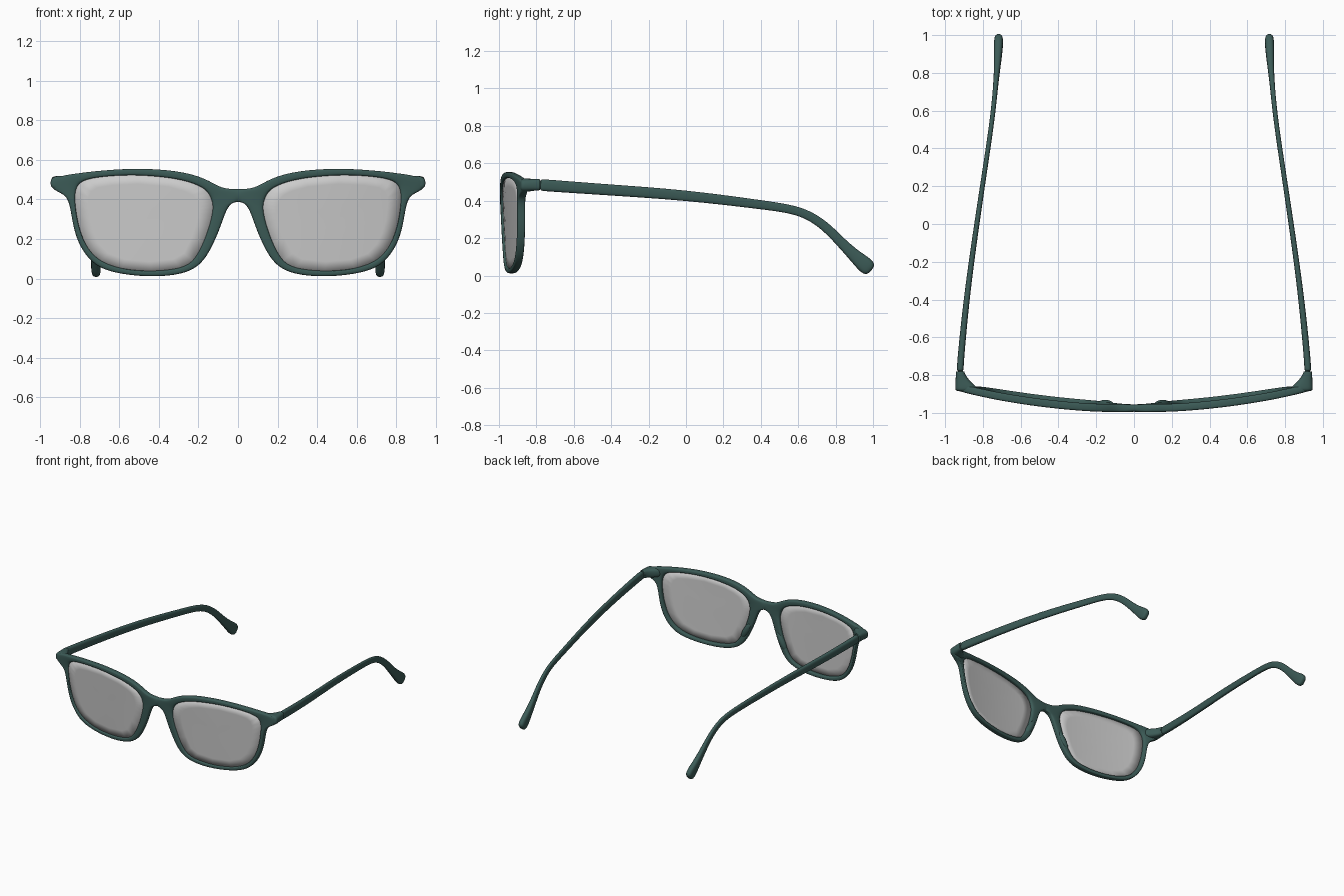
import bpy, bmesh, math
from mathutils import Vector, Matrix

if "Cube" in bpy.data.objects:
    bpy.data.objects.remove(bpy.data.objects["Cube"], do_unlink=True)


def material(name, rgb):
    m = bpy.data.materials.new(name)
    m.use_nodes = True
    m.diffuse_color = (*rgb, 1)
    m.node_tree.nodes["Principled BSDF"].inputs["Base Color"].default_value = (*rgb, 1)
    return m


GREEN = material("dark green frame", (0.045, 0.105, 0.095))
GREY = material("light grey lens", (0.6, 0.6, 0.6))


def finish(bm, name, mat, levels):
    """Turn a left-side mesh into a mirrored, smooth object."""
    bmesh.ops.recalc_face_normals(bm, faces=bm.faces)
    me = bpy.data.meshes.new(name)
    bm.to_mesh(me)
    bm.free()
    me.materials.append(mat)
    for p in me.polygons:
        p.use_smooth = True
    ob = bpy.data.objects.new(name, me)
    bpy.context.collection.objects.link(ob)
    ob.modifiers.new("mirror", "MIRROR").merge_threshold = 0.002
    if levels:
        sub = ob.modifiers.new("smooth", "SUBSURF")
        sub.levels = sub.render_levels = levels
    return ob


def bridge_rings(bm, rings, closed):
    """Join neighbouring rings of vertices with quads."""
    n = len(rings[0])
    for k in range(len(rings) if closed else len(rings) - 1):
        a, b = rings[k], rings[(k + 1) % len(rings)]
        for i in range(n):
            j = (i + 1) % n
            bm.faces.new((a[i], a[j], b[j], b[i]))


def front_y(x, z):
    """Wrapped and slightly tilted front surface."""
    return -0.997 + 0.13 * x * x + 0.04 * (0.45 - z)


# Matched points of the outer outline and the lens opening: (x, z), (x, z)
RIM = [
    (0, .452, .138, .405), (.07, .453, .15, .432), (.12, .478, .175, .457),
    (.185, .514, .225, .481), (.31, .546, .32, .507), (.51, .558, .51, .525),
    (.69, .546, .67, .517), (.80, .533, .765, .502), (.95, .512, .805, .478),
    (.95, .452, .82, .44), (.875, .428, .823, .40), (.85, .38, .82, .36),
    (.837, .29, .81, .29), (.818, .21, .787, .21), (.783, .135, .755, .145),
    (.718, .06, .697, .086), (.61, .024, .59, .047), (.435, .006, .435, .035),
    (.275, .021, .288, .05), (.182, .07, .222, .087), (.123, .175, .173, .185),
    (.085, .27, .147, .26), (.06, .345, .134, .31), (.033, .383, .129, .345),
    (0, .388, .129, .365), (0, .42, .132, .385),
]

# Front frame: rounded section swept round the lens opening
SECTION = [(0, .2), (.15, 0), (.85, 0), (1, .2), (1, .8), (.85, 1), (.15, 1), (0, .8)]
DEPTH = 0.042
bm = bmesh.new()
rings = []
for k, (ox, oz, ix, iz) in enumerate(RIM):
    ring = []
    for t, d in SECTION:
        if k == len(RIM) - 1 and t == 0:
            d = round(d)
        x, z = ox + (ix - ox) * t, oz + (iz - oz) * t
        ring.append(bm.verts.new((x, front_y(x, z) + d * DEPTH, z)))
    rings.append(ring)
bridge_rings(bm, rings, True)
inner = [f for f in bm.faces if all(abs(v.co.x) < 1e-5 for v in f.verts)]
bmesh.ops.delete(bm, geom=inner, context="FACES")
finish(bm, "front_frame", GREEN, 3)

# Lenses: thin curved discs tucked into the rim
bm = bmesh.new()
cx, cz = 0.48, 0.29


def lens_point(x, z):
    return bm.verts.new((x, front_y(x, z) + 0.016, z))


rings = [[lens_point(cx + (ix - cx) * s, cz + (iz - cz) * s) for _, _, ix, iz in RIM]
         for s in (1.02, 0.8, 0.55, 0.28)]
bridge_rings(bm, rings, False)
hub = lens_point(cx, cz)
for a, b in zip(rings[-1], rings[-1][1:] + rings[-1][:1]):
    bm.faces.new((a, b, hub))
lens = finish(bm, "lenses", GREY, 0)
solid = lens.modifiers.new("thickness", "SOLIDIFY")
solid.thickness = 0.006
solid.offset = 0


def loft(name, stations):
    """Rounded bar through stations (x, y, z, half width, half height)."""
    bm = bmesh.new()
    rings = []
    corner = [(1, .55), (.6, 1), (-.6, 1), (-1, .55),
              (-1, -.55), (-.6, -1), (.6, -1), (1, -.55)]
    for k, (x, y, z, w, h) in enumerate(stations):
        a, b = stations[max(k - 1, 0)], stations[min(k + 1, len(stations) - 1)]
        along = Vector((0, b[1] - a[1], b[2] - a[2])).normalized()
        up = Vector((0, -along.z, along.y))
        rings.append([bm.verts.new(Vector((x + u * w * 1.06, y, z)) + up * v * h * 1.06)
                      for u, v in corner])
    bridge_rings(bm, rings, False)
    bm.faces.new(rings[0])
    bm.faces.new(rings[-1])
    return finish(bm, name, GREEN, 2)


# Corner blocks reaching back to the hinges
loft("end_pieces", [
    (.885, -.888, .483, .055, .03), (.885, -.872, .482, .06, .036),
    (.905, -.835, .484, .038, .032), (.918, -.80, .486, .024, .030),
    (.92, -.783, .486, .022, .029), (.92, -.779, .486, .020, .027)])

# Temples with a bent tail and a bulbous tip
loft("temples", [
    (.92, -.779, .484, .014, .026), (.92, -.772, .484, .017, .030),
    (.918, -.72, .48, .017, .030), (.888, -.4, .457, .015, .028),
    (.833, 0, .43, .013, .027), (.772, .4, .379, .012, .023),
    (.75, .56, .357, .012, .022), (.739, .66, .323, .012, .023),
    (.731, .75, .26, .013, .024), (.724, .83, .176, .016, .025),
    (.72, .90, .107, .021, .032), (.718, .94, .072, .023, .040),
    (.717, .97, .045, .023, .042), (.716, .992, .026, .018, .030)])

# Hinge pins closing the gap between corner and temple
bm = bmesh.new()
bmesh.ops.create_cone(bm, cap_ends=True, segments=16, radius1=.010, radius2=.010, depth=.045,
                      matrix=Matrix.Translation((.915, -.778, .485)))
finish(bm, "hinge_pins", GREEN, 0)

# Nose pads behind the inner rims
bm = bmesh.new()
pose = (Matrix.Translation((.152, -.953, .19)) @ Matrix.Rotation(-.5, 4, "Y")
        @ Matrix.Diagonal((.024, .022, .075, 1)))
bmesh.ops.create_uvsphere(bm, u_segments=24, v_segments=16, radius=1, matrix=pose)
finish(bm, "nose_pads", GREEN, 0)
